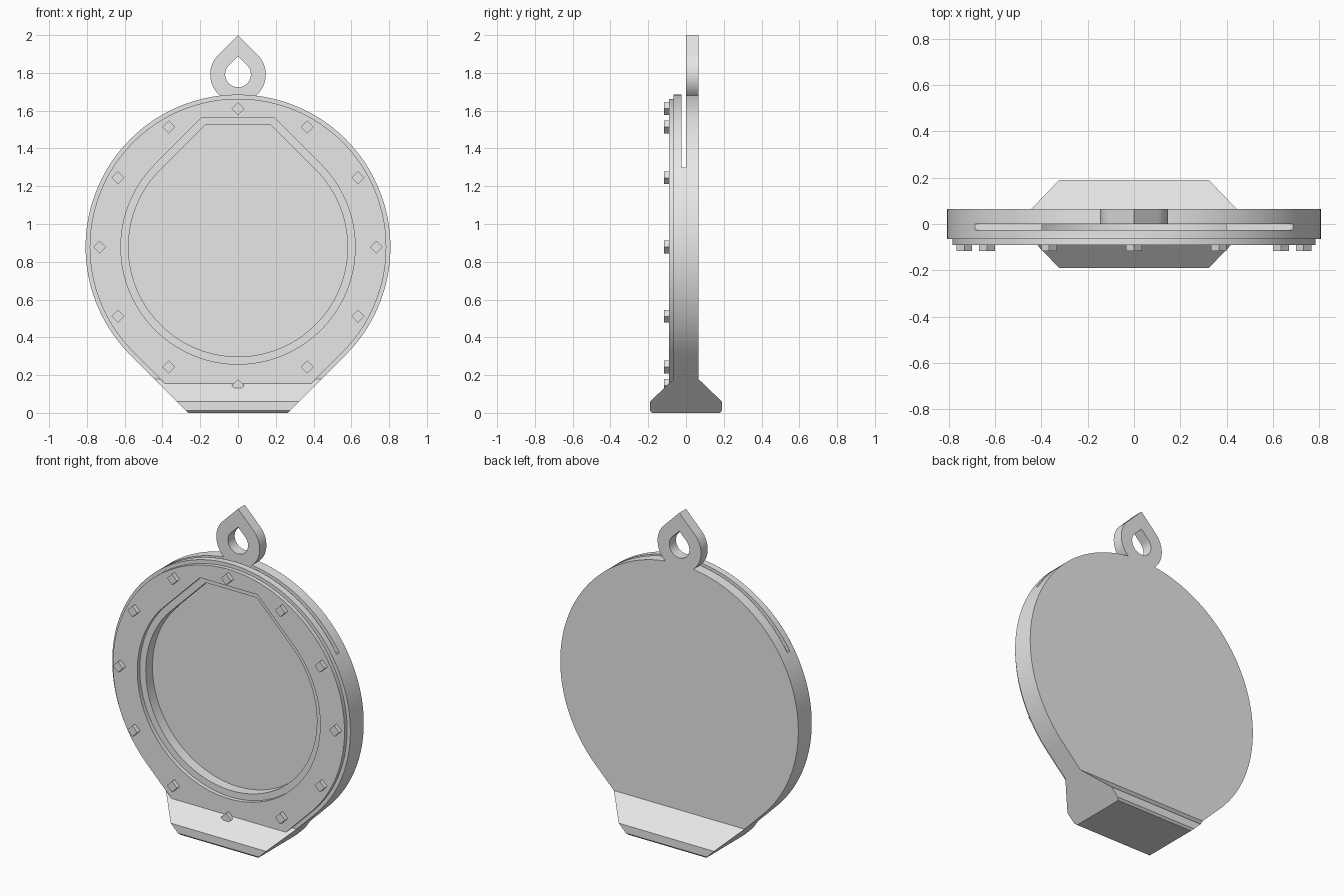
import bpy, bmesh
from math import sin, cos, radians, sqrt

cube = bpy.data.objects.get("Cube")
if cube:
    bpy.data.objects.remove(cube, do_unlink=True)

CENTRE = 0.878      # height of the disc centre
RADIUS = 0.807

grey = bpy.data.materials.new("light grey")
grey.use_nodes = True
grey.diffuse_color = (0.8, 0.8, 0.8, 1)
grey.node_tree.nodes["Principled BSDF"].inputs["Base Color"].default_value = (0.8, 0.8, 0.8, 1)


def finish(name, bm):
    bmesh.ops.recalc_face_normals(bm, faces=bm.faces)
    mesh = bpy.data.meshes.new(name)
    bm.to_mesh(mesh)
    bm.free()
    mesh.materials.append(grey)
    obj = bpy.data.objects.new(name, mesh)
    bpy.context.collection.objects.link(obj)
    return obj


def prism(name, outline, y0, y1):
    """Extrude an x-z outline from y0 to y1."""
    bm = bmesh.new()
    face = bm.faces.new([bm.verts.new((x, y0, z)) for x, z in outline])
    moved = bmesh.ops.extrude_face_region(bm, geom=[face])["geom"]
    verts = [v for v in moved if isinstance(v, bmesh.types.BMVert)]
    bmesh.ops.translate(bm, verts=verts, vec=(0, y1 - y0, 0))
    return finish(name, bm)


def teardrop(r, zc, cut=None, up=1, steps=120):
    """Circle with two 45 degree tangents, meeting in a point or cut flat."""
    pts = []
    for i in range(steps + 1):
        a = radians(45 - 270 * i / steps)
        pts.append((r * cos(a), zc + up * r * sin(a)))
    tip = r * sqrt(2)
    if cut is None:
        return pts + [(0, zc + up * tip)]
    return pts + [(cut - tip, zc + up * cut), (tip - cut, zc + up * cut)]


def activate(obj):
    bpy.ops.object.select_all(action='DESELECT')
    obj.select_set(True)
    bpy.context.view_layer.objects.active = obj


def combine(obj, other, operation):
    mod = obj.modifiers.new("combine", 'BOOLEAN')
    mod.operation = operation
    mod.solver = 'EXACT'
    mod.object = other
    activate(obj)
    bpy.ops.object.modifier_apply(modifier=mod.name)
    bpy.data.objects.remove(other, do_unlink=True)


# Round housing, with the front pocket and the slot open at the top
housing = prism("housing", teardrop(RADIUS, CENTRE, CENTRE - 0.18, -1), -0.065, 0.065)
combine(housing, prism("pocket_cutter", teardrop(0.58, CENTRE, 0.648), -0.2, 0), 'DIFFERENCE')
slot = [(-1, 1.3), (1, 1.3), (1, 1.9), (-1, 1.9)]
combine(housing, prism("slot_cutter", slot, -0.025, 0), 'DIFFERENCE')

# Hanging loop, merged into the back wall
loop = prism("hanging_loop", teardrop(0.147, 1.792), 0, 0.065)
combine(loop, prism("loop_cutter", teardrop(0.068, 1.792), -0.1, 0.2), 'DIFFERENCE')
combine(housing, loop, 'UNION')

# Front cover plate with a slightly wider opening
plate = prism("cover_plate", teardrop(0.785, CENTRE, CENTRE - 0.1, -1), -0.09, -0.065)
combine(plate, prism("opening_cutter", teardrop(0.62, CENTRE, 0.682), -0.2, 0), 'DIFFERENCE')

# Flared foot, built from stacked rectangles
bm = bmesh.new()
rings = []
for z, depth in ((0, 0.178), (0.012, 0.19), (0.06, 0.19), (0.18, 0.065)):
    w = RADIUS * sqrt(2) - CENTRE + z
    rings.append([bm.verts.new((sx * w, sy * depth, z))
                  for sx, sy in ((-1, -1), (1, -1), (1, 1), (-1, 1))])
for low, high in zip(rings, rings[1:]):
    for i in range(4):
        j = (i + 1) % 4
        bm.faces.new((low[i], low[j], high[j], high[i]))
bm.faces.new(rings[0])
bm.faces.new(rings[-1])
foot = finish("foot", bm)

# Diamond studs around the cover
for i in range(12):
    a = radians(30 * i)
    cx, cz = 0.733 * sin(a), CENTRE + 0.733 * cos(a)
    s = 0.034
    prism(f"stud_{i + 1}", [(cx - s, cz), (cx, cz - s), (cx + s, cz), (cx, cz + s)],
          -0.116, -0.088)

for obj in (housing, plate):
    activate(obj)
    bpy.ops.object.shade_smooth_by_angle(angle=radians(30))
